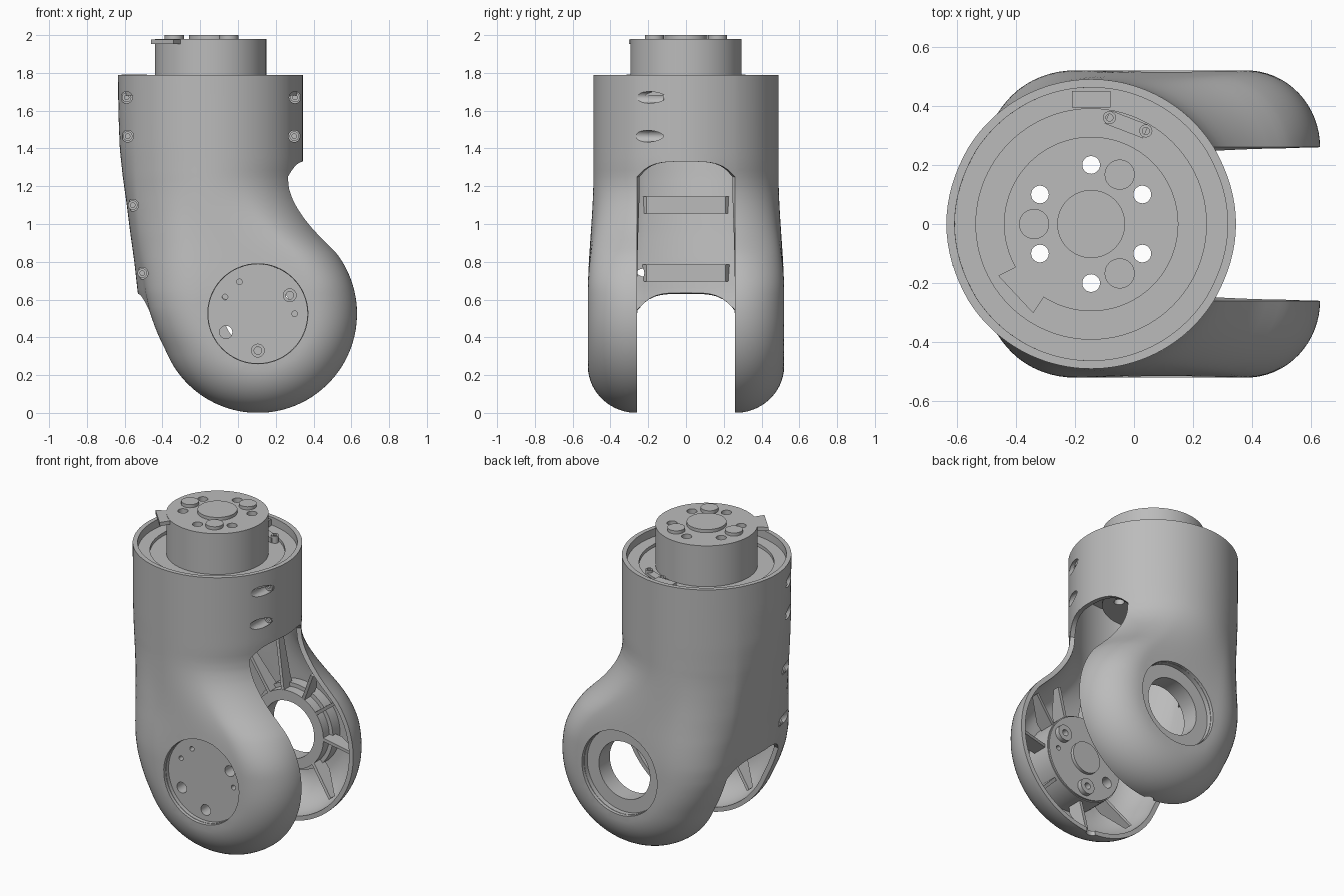
import bpy, bmesh, math
from mathutils import Vector

if "Cube" in bpy.data.objects:
    bpy.data.objects.remove(bpy.data.objects["Cube"])

grey = bpy.data.materials.new("plain grey")
grey.diffuse_color = (0.5, 0.5, 0.5, 1)
grey.use_nodes = True
grey.node_tree.nodes["Principled BSDF"].inputs["Base Color"].default_value = grey.diffuse_color
TOP = (-0.145, 0.0)      # neck axis (x, y)
HUB = (0.105, 0.525)     # joint axis (x, z)
SLOT = 0.26              # half width of the fork slot
RAD = 0.525              # fork disc radius


def make(name, bm, angle=35):
    me = bpy.data.meshes.new(name)
    bm.to_mesh(me)
    bm.free()
    me.materials.append(grey)
    ob = bpy.data.objects.new(name, me)
    bpy.context.collection.objects.link(ob)
    smooth(ob, angle)
    return ob


def smooth(ob, angle=35):
    bpy.ops.object.select_all(action='DESELECT')
    ob.select_set(True)
    bpy.context.view_layer.objects.active = ob
    bpy.ops.object.shade_smooth_by_angle(angle=math.radians(angle))


def apply(ob, mod):
    bpy.context.view_layer.objects.active = ob
    bpy.ops.object.modifier_apply(modifier=mod.name)


def lathe_into(bm, prof, c, axis, n=64):
    """Closed (radius, height) profile turned about a z or y axis."""
    rows = []
    for r, h in prof:
        row = []
        for k in range(n):
            a = 2 * math.pi * k / n
            p, q = c[0] + r * math.cos(a), c[1] + r * math.sin(a)
            row.append(bm.verts.new((p, q, h) if axis == 'z' else (p, h, q)))
        rows.append(row)
    closed = prof[0][0] > 0
    for i in range(len(rows) if closed else len(rows) - 1):
        a, b = rows[i], rows[(i + 1) % len(rows)]
        for k in range(n):
            bm.faces.new((a[k], a[(k + 1) % n], b[(k + 1) % n], b[k]))
    bmesh.ops.remove_doubles(bm, verts=bm.verts[:], dist=1e-5)
    bmesh.ops.recalc_face_normals(bm, faces=bm.faces[:])


def lathe(name, prof, c, axis, n=64):
    bm = bmesh.new()
    lathe_into(bm, prof, c, axis, n)
    return make(name, bm)


def disc(r, h0, h1):
    return [(0, h0), (r, h0), (r, h1), (0, h1)]


def around(c, r, deg):
    return (c[0] + r * math.cos(math.radians(deg)), c[1] + r * math.sin(math.radians(deg)))


def drill(ob, holes, h0, h1, axis):
    bm = bmesh.new()
    for c, r in holes:
        lathe_into(bm, disc(r, h0, h1), c, axis, 24)
    cutter = make("hole_cutter", bm)
    cutter.hide_render = True
    m = ob.modifiers.new("holes", 'BOOLEAN')
    m.operation, m.object, m.solver = 'DIFFERENCE', cutter, 'EXACT'
    apply(ob, m)
    bpy.data.objects.remove(cutter)
    smooth(ob)


def prism(name, pts, offset):
    """Flat polygon extruded by an offset vector."""
    bm = bmesh.new()
    f = bm.faces.new([bm.verts.new(p) for p in pts])
    ext = bmesh.ops.extrude_face_region(bm, geom=[f])['geom']
    bmesh.ops.translate(bm, verts=[v for v in ext if isinstance(v, bmesh.types.BMVert)], vec=offset)
    bmesh.ops.recalc_face_normals(bm, faces=bm.faces[:])
    return make(name, bm)


# --- hollow shell: neck cylinder lofted into the two fork arms
def lerp(a, b, t):
    return a + (b - a) * t


def table(pts, z):
    for (z0, a), (z1, b) in zip(pts, pts[1:]):
        if z <= z1:
            return lerp(a, b, max(0, (z - z0) / (z1 - z0)))
    return pts[-1][1]


def edges(z):
    dz = z - HUB[1]
    circle = math.sqrt(max(RAD ** 2 - dz ** 2, 0))
    right = HUB[0] + circle if z < 0.85 else table(
        [(0.85, 0.517), (0.9, 0.468), (0.94, 0.427), (0.98, 0.39), (1.03, 0.35), (1.08, 0.316),
         (1.13, 0.289), (1.19, 0.269), (1.25, 0.264), (1.33, 0.27)], z)
    left = HUB[0] - circle
    if z > 0.3:
        t = table([(0.3, -0.367), (0.36, -0.398), (0.42, -0.426), (0.48, -0.449), (0.54, -0.469),
                   (0.64, -0.492), (0.8, -0.514), (0.95, -0.53), (1.1, -0.542), (1.25, -0.551),
                   (1.4, -0.557), (1.79, -0.56)], z)
        left = t if z > HUB[1] else min(left, t)
    return left, right


def side_point(z, t):
    left, right = edges(z)
    # the back flank turns into the neck cylinder lower down than the front one
    s = min(max((z - lerp(0.65, 0.5, t * t)) / lerp(0.6, 0.7, t), 0), 1)
    s = s * s * (3 - 2 * s)
    dz = min(z - HUB[1], 0)
    xc, u = lerp(HUB[0], TOP[0], s), math.cos(math.pi * t)
    xd = xc + u * ((right - xc) if u > 0 else (xc - left))
    d = max(RAD - math.hypot(u * math.sqrt(max(RAD ** 2 - dz ** 2, 0)), dz), 0)
    yd = SLOT + 0.26 * math.sqrt(max(1 - (1 - min(d / 0.25, 1)) ** 2, 0))
    a0 = math.asin(SLOT / 0.49)
    th = lerp(a0, math.pi - a0, t)
    xn = (left + right) / 2 + (right - left) / 2 * math.cos(th) / math.cos(a0)
    return lerp(xd, xn, s), lerp(yd, 0.49 * math.sin(th), s)


def wall_x(z, y, right):
    q = (y / SLOT) ** 2
    if right:
        return edges(z)[1] + 0.075 * (1 - q)
    return edges(z)[0] - table([(0.54, 0.042), (0.8, 0.035), (0.95, 0.04), (1.1, 0.047), (1.25, 0.059),
                                (1.4, 0.069), (1.6, 0.075)], z) * (1 - q)


def cap_point(z, y, right):
    z0, rise, z1 = (1.25, 0.08, 1.5) if right else (0.54, 0.09, 0.8)
    if z0 - 1e-6 <= z < z1:      # rounded top of the slot opening
        ze = z0 + rise * (1 - (y / SLOT) ** 4)
        z = ze + (z - z0) * (z1 - ze) / (z1 - z0)
    return wall_x(z, y, right), y, z


NS, NC = 48, 16
zs = [0.54 * (1 - math.cos(lerp(0.06, math.pi / 2, i / 24))) for i in range(24)]
zs += [lerp(0.54, 1.25, i / 32) for i in range(32)] + [lerp(1.25, 1.79, i / 16) for i in range(17)]
bm = bmesh.new()
rows = []
for z in zs:
    ring = [cap_point(z, lerp(-SLOT, SLOT, j / NC), True) for j in range(NC)]
    side = [side_point(z, j / NS) for j in range(NS + 1)]
    ring += [(x, y, z) for x, y in side[:-1]]
    ring += [cap_point(z, lerp(SLOT, -SLOT, j / NC), False) for j in range(NC)]
    ring += [(x, -y, z) for x, y in side[:0:-1]]
    rows.append([bm.verts.new(p) for p in ring])
N = len(rows[0])
for i in range(len(rows) - 1):
    for j in range(N):
        if j < NC and zs[i] < 1.25 - 1e-6:
            continue
        if NC + NS <= j < 2 * NC + NS and zs[i] < 0.54 - 1e-6:
            continue
        k = (j + 1) % N
        bm.faces.new((rows[i][j], rows[i][k], rows[i + 1][k], rows[i + 1][j]))


def hub_vec(p):
    return Vector((p.x - HUB[0], p.z - HUB[1]))


# round joint openings in both arms
gone = [f for f in bm.faces if hub_vec(f.calc_center_median()).length < 0.265
        and abs(f.calc_center_median().y) > 0.3]
bmesh.ops.delete(bm, geom=gone, context='FACES')
bmesh.ops.delete(bm, geom=[v for v in bm.verts if not v.link_faces], context='VERTS')
for v in bm.verts:
    d = hub_vec(v.co)
    if v.is_boundary and abs(v.co.y) > 0.4 and d.length < 0.33:
        d = d.normalized() * 0.265
        v.co.x, v.co.z = HUB[0] + d.x, HUB[1] + d.y
shell = make("shell", bm)
m = shell.modifiers.new("wall", 'SOLIDIFY')
m.thickness, m.offset = 0.028, -1
apply(shell, m)

# --- clamp screws: pockets sunk into the front side, with lens shaped bosses inside the walls
screws = [(-0.59, 1.67, 0.13), (-0.584, 1.465, 0.13), (-0.557, 1.1, 0.16), (-0.507, 0.74, 0.2),
          (0.302, 1.67, 0.11), (0.298, 1.465, 0.11)]
for x, z, depth in screws:
    drill(shell, [((x, z), 0.031)], -0.45, -depth, 'y')
    right = x > 0
    ys = [lerp(-0.235, 0.235, i / 12) for i in range(13)]
    inward = -0.014 if right else 0.014
    chord = x + (-0.048 if right else 0.048)
    pts = [(wall_x(z, y, right) + inward, y, z - 0.045) for y in ys]
    pts += [(chord, 0.21, z - 0.045), (chord, -0.21, z - 0.045)]
    boss = prism("screw_boss", pts, (0, 0, 0.09))
    drill(boss, [((x, z), 0.031)], -0.45, -depth, 'y')
    lathe("screw_head", [(0.012, -depth + 0.01), (0.025, -depth + 0.01), (0.025, -depth - 0.012),
                         (0.012, -depth - 0.012)], (x, z), 'y', 24)
smooth(shell, 40)

# --- neck: stepped floor ring, connector drum, raised bosses
lathe("neck_floor", [(0.28, 1.68), (0.47, 1.68), (0.47, 1.74), (0.39, 1.74), (0.39, 1.72), (0.28, 1.72)],
      TOP, 'z', 96)
drum = lathe("connector_drum", disc(0.295, 1.5, 1.98), TOP, 'z', 96)
drill(drum, [(around(TOP, 0.2, a), 0.03) for a in range(30, 390, 60)], 1.4, 2.2, 'z')
lathe("connector_centre", disc(0.115, 1.97, 2.0), TOP, 'z')
for a in (60, 180, 300):
    lathe("connector_boss", disc(0.051, 1.97, 2.0), around(TOP, 0.193, a), 'z', 32)
tab = [around(TOP, r, a) for r, a in ((0.27, 210), (0.36, 209), (0.36, 237), (0.27, 237))]
prism("connector_tab", [(x, y, 1.953) for x, y in tab], (0, 0, 0.024))
for n, pts, h in (("neck_clip", ((-0.21, 0.395), (-0.08, 0.395), (-0.08, 0.45), (-0.21, 0.45)), 0.07),
                  ("neck_lug", ((-0.10, 0.34), (0.03, 0.29), (0.05, 0.335), (-0.08, 0.385)), 0.04)):
    prism(n, [(x, y, 1.71) for x, y in pts], (0, 0, h))
for c in ((-0.083, 0.36), (0.04, 0.315)):
    lathe("lug_screw", [(0.012, 1.71), (0.022, 1.71), (0.022, 1.765), (0.012, 1.765)], c, 'z', 24)

# --- front arm: drive flange with screw holes and inner bosses
lathe("front_hub_wall", [(0.245, -0.33), (0.27, -0.33), (0.27, -0.5), (0.262, -0.5), (0.262, -0.47),
                         (0.245, -0.47)], HUB, 'y', 96)
flange = lathe("drive_flange", disc(0.264, -0.475, -0.32), HUB, 'y', 96)
drill(flange, [(around(HUB, 0.195, a), 0.034) for a in (30, 210, 270)]
      + [(around(HUB, 0.195, a), 0.015) for a in (0, 120, 153)], -0.7, -0.1, 'y')
lathe("flange_centre", disc(0.1, -0.33, -0.3), HUB, 'y')
for a in (30, 150, 270):
    lathe("flange_screw", [(0.02, -0.34), (0.05, -0.34), (0.05, -0.29), (0.02, -0.29)],
          around(HUB, 0.195, a), 'y', 32)

# --- back arm: open bearing ring
lathe("bearing_ring", [(0.18, 0.36), (0.245, 0.36), (0.245, 0.42), (0.27, 0.42), (0.27, 0.5), (0.262, 0.5),
                       (0.262, 0.47), (0.18, 0.47)], HUB, 'y', 96)

# --- stiffening ribs inside both arms
for sy in (-1, 1):
    for a, reach, y_end in ((-90, .47, .34), (-45, .47, .34), (0, .47, .34), (38, .47, .34), (65, .45, .36),
                            (100, .65, .43), (125, .58, .41), (170, .48, .35), (-135, .47, .34)):
        dx, dz = math.cos(math.radians(a)), math.sin(math.radians(a))
        t = Vector((-dz, 0, dx)) * 0.02
        prof = [(0.24, 0.36), (0.24, 0.45), (0.32, 0.44), (reach, y_end), (reach, y_end - 0.04)]
        prism("arm_rib", [Vector((HUB[0] + r * dx, sy * y, HUB[1] + r * dz)) - t / 2 for r, y in prof], t)
